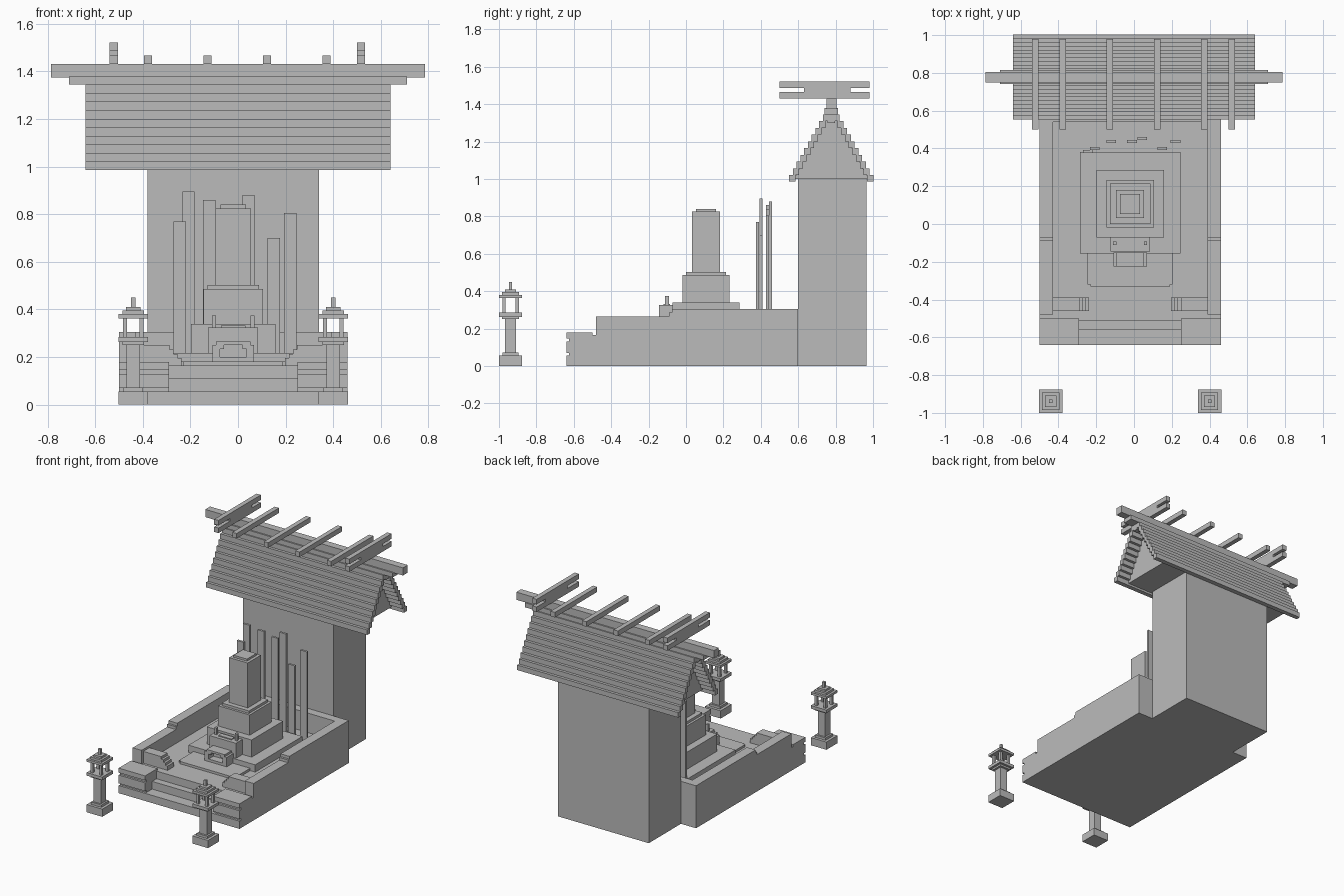
import bpy
import bmesh

default_cube = bpy.data.objects.get("Cube")
if default_cube:
    bpy.data.objects.remove(default_cube, do_unlink=True)

stone = bpy.data.materials.new("grey stone")
stone.use_nodes = True
stone.diffuse_color = (.5, .5, .5, 1)
shader = stone.node_tree.nodes["Principled BSDF"]
shader.inputs["Base Color"].default_value = stone.diffuse_color

# Shared levels and centre lines
PLOT_CENTRE = -.02
PLOT_HALF = .48
PLOT_FRONT = -.64
PLOT_BACK = .6
FLOOR = .165
WALL_TOP = .305
EAVES = 1
RIDGE_Y = .777
ROOF_HALF = .64
MONUMENT_Y = .107
LANTERN_Y = -.938


def finish(name, mesh_builder):
    bmesh.ops.recalc_face_normals(mesh_builder, faces=mesh_builder.faces)
    mesh = bpy.data.meshes.new(name)
    mesh_builder.to_mesh(mesh)
    mesh_builder.free()
    mesh.materials.append(stone)
    part = bpy.data.objects.new(name, mesh)
    bpy.context.collection.objects.link(part)


def block(name, half, front, back, bottom, top, centre=PLOT_CENTRE):
    """A box with the given half width around its centre line."""
    mesh_builder = bmesh.new()
    corners = bmesh.ops.create_cube(mesh_builder, size=1)["verts"]
    for corner in corners:
        corner.co.x = centre + (half if corner.co.x > 0 else -half)
        corner.co.y = back if corner.co.y > 0 else front
        corner.co.z = top if corner.co.z > 0 else bottom
    finish(name, mesh_builder)


def mirrored(name, inner, outer, **limits):
    """A box and its mirror image on either side of the plot's centre line."""
    middle, half = (inner + outer) / 2, (outer - inner) / 2
    block("left_" + name, half, centre=PLOT_CENTRE + middle, **limits)
    block("right_" + name, half, centre=PLOT_CENTRE - middle, **limits)


def stack(name, centre, depth, bottom, layers):
    """Square slabs piled up; each layer is (half width, height)."""
    for number, (half, height) in enumerate(layers):
        block(f"{name}_layer_{number}", half, depth - half, depth + half,
              bottom, bottom + height, centre)
        bottom += height


def ridge_block(name, half, reach, bottom, top, centre=0):
    """A box centred on the ridge line, reaching equally to front and back."""
    block(name, half, RIDGE_Y - reach, RIDGE_Y + reach, bottom, top, centre)


def gable(name, half, reach, bottom, top):
    """A triangular prism under the ridge."""
    mesh_builder = bmesh.new()
    ends = []
    for x in (-half, half):
        outline = ((RIDGE_Y - reach, bottom), (RIDGE_Y + reach, bottom), (RIDGE_Y, top))
        ends.append([mesh_builder.verts.new((x, y, z)) for y, z in outline])
    left, right = ends
    mesh_builder.faces.new(left)
    mesh_builder.faces.new(right)
    for i in range(len(left)):
        mesh_builder.faces.new((left[i - 1], left[i], right[i], right[i - 1]))
    finish(name, mesh_builder)


# Tall building behind the plot
block("rear_building", half=.36, front=PLOT_BACK, back=.965, bottom=0, top=EAVES)

# Roof: recessed gable core under overlapping boards
gable("roof_gable", half=.54, reach=.2, bottom=EAVES, top=1.37)
BOARD_COUNT = 10
BOARD_HEIGHT = .036
BOARD_DEPTH = .033
BOARD_SETBACK = .02
board_bottom = EAVES - .015
for row in range(BOARD_COUNT):
    outer = .225 - BOARD_SETBACK * row
    inner = outer - BOARD_DEPTH
    board_top = board_bottom + BOARD_HEIGHT
    block(f"front_roof_board_{row}", ROOF_HALF, RIDGE_Y - outer, RIDGE_Y - inner,
          board_bottom, board_top, centre=0)
    block(f"back_roof_board_{row}", ROOF_HALF, RIDGE_Y + inner, RIDGE_Y + outer,
          board_bottom, board_top, centre=0)
    board_bottom = board_top

# Ridge timbers
BEAM_TOP = 1.43
ridge_block("ridge_core", half=ROOF_HALF, reach=.02, bottom=1.3, top=board_top)
ridge_block("ridge_purlin", half=.71, reach=.037, bottom=board_top, top=1.378)
ridge_block("ridge_beam", half=.785, reach=.027, bottom=1.375, top=BEAM_TOP)


def cross_beam(name, centre, bottom, front=.5, back=.98):
    block(name, half=.017, front=front, back=back, bottom=bottom,
          top=bottom + BOARD_HEIGHT, centre=centre)


# Four single cross beams, and a doubled pair at each end
for number in range(4):
    cross_beam(f"ridge_cross_beam_{number}", number / 4 - .378, BEAM_TOP)
for side, centre in (("left", .517), ("right", -.522)):
    cross_beam(side + "_lower_end_beam", centre, BEAM_TOP)
    cross_beam(side + "_end_beam_spacer", centre, BEAM_TOP + .03, front=.63, back=.88)
    cross_beam(side + "_upper_end_beam", centre, BEAM_TOP + .055)

# Plot floor, entrance steps and rear wall
INNER_HALF = .41
block("plot_floor", INNER_HALF, front=-.51, back=PLOT_BACK, bottom=0, top=FLOOR)
STEP = FLOOR / 3
for number in range(2):
    block(f"front_step_{number}", half=.27, front=PLOT_FRONT + .08 * number, back=-.5,
          bottom=STEP * number, top=STEP * (number + 1))
block("rear_wall", INNER_HALF, front=.54, back=PLOT_BACK, bottom=0, top=WALL_TOP)

# Side walls rising in small steps toward the back
for name, front, top in (("low", -.48, .265), ("middle", -.09, .285), ("high", -.075, WALL_TOP)):
    mirrored(name + "_side_wall", INNER_HALF, PLOT_HALF,
             front=front, back=PLOT_BACK, bottom=0, top=top)

# Front corner blocks: slabs separated by shallow recessed joints
mirrored("corner_core", inner=.27, outer=PLOT_HALF,
         front=PLOT_FRONT + .015, back=-.46, bottom=0, top=FLOOR)
for name, bottom, top in (("lower", 0, STEP), ("middle", .07, .13), ("upper", .147, .18)):
    mirrored(name + "_corner_slab", inner=.27, outer=PLOT_HALF,
             front=PLOT_FRONT, back=-.5, bottom=bottom, top=top)

# Inner front walls stepping down toward the entrance
for number in range(4):
    mirrored(f"entrance_wall_{number}", inner=.268 - .017 * number, outer=INNER_HALF,
             front=-.46, back=-.39, bottom=FLOOR, top=.25 - .018 * number)

# Platform and tiered monument
PLATFORM_TOP = .217
APRON_TOP = .182
block("platform", half=.265, front=-.155, back=.38, bottom=FLOOR, top=PLATFORM_TOP)
block("platform_apron", half=.225, front=-.32, back=-.15, bottom=FLOOR, top=APRON_TOP)
block("platform_apron_lip", half=.21, front=-.33, back=-.32, bottom=FLOOR, top=APRON_TOP)
stack("monument", PLOT_CENTRE, MONUMENT_Y, PLATFORM_TOP,
      [(.178, .123), (.125, .145), (.108, .018), (.074, .322), (.053, .015)])

# Offering table with two vases and a tray
TABLE_TOP = .325
block("offering_table", half=.105, front=-.145, back=-.06, bottom=PLATFORM_TOP, top=TABLE_TOP)
block("offering_tray", half=.052, front=-.12, back=-.085, bottom=TABLE_TOP, top=TABLE_TOP + .007)
mirrored("vase", inner=.073, outer=.09, front=-.112, back=-.092, bottom=TABLE_TOP, top=.375)

# Incense burner with a stepped arch opening
BURNER_FRONT, BURNER_BACK = -.225, -.15
burner_depth = dict(front=BURNER_FRONT, back=BURNER_BACK)
block("burner_base", half=.088, bottom=APRON_TOP, top=.2, **burner_depth)
mirrored("burner_cheek", inner=.055, outer=.088, bottom=.2, top=.25, **burner_depth)
mirrored("burner_arch", inner=.038, outer=.055, bottom=.235, top=.25, **burner_depth)
block("burner_lid", half=.072, bottom=.25, top=.265, **burner_depth)
block("burner_back", half=.06, front=-.17, back=BURNER_BACK, bottom=.2, top=.25)

# Tall memorial boards behind the monument, as (centre, depth, top)
memorial_boards = [(-.245, .383, .77), (-.208, .4, .895), (-.12, .437, .86), (-.01, .437, .84),
                   (.044, .452, .88), (.15, .4, .7), (.22, .437, .805)]
for number, (centre, depth, top) in enumerate(memorial_boards):
    block(f"memorial_board_{number}", half=.026, front=depth - .008, back=depth + .008,
          bottom=FLOOR, top=top, centre=centre)

# Pair of stone lanterns with open light chambers
LIGHT_BOTTOM = .285
LIGHT_TOP = .363
POST_OFFSET = .035
for side, centre in (("left", .4), ("right", -.44)):
    stack(side + "_lantern_base", centre, LANTERN_Y, 0,
          [(.062, .055), (.042, .017), (.029, .178), (.045, .013), (.062, .022)])
    stack(side + "_lantern_roof", centre, LANTERN_Y, LIGHT_TOP,
          [(.062, .017), (.046, .016), (.03, .014), (.009, .04)])
    for across in (-POST_OFFSET, POST_OFFSET):
        for along in (-POST_OFFSET, POST_OFFSET):
            stack(side + "_lantern_post", centre + across, LANTERN_Y + along,
                  LIGHT_BOTTOM, [(.009, LIGHT_TOP - LIGHT_BOTTOM)])
